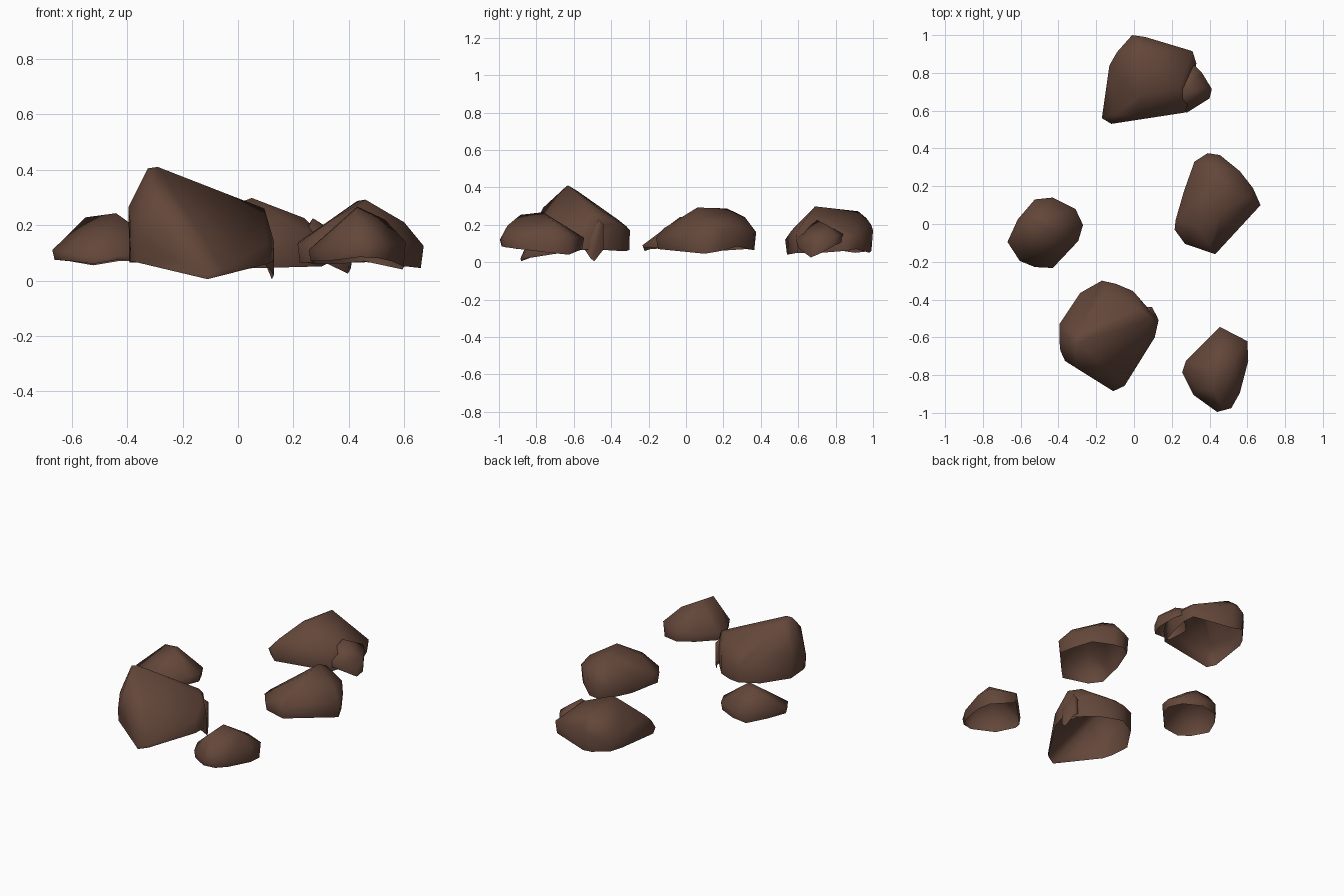
import bpy, bmesh, math

brown = bpy.data.materials.new("rock_brown")
brown.diffuse_color = (0.125, 0.062, 0.042, 1)


def rock(name, outline, tops, inset=0.96):
    """Faceted open-bottomed shell: outline = (x, y, rim z, shoulder z), tops = crown points."""
    cx = sum(p[0] for p in outline) / len(outline)
    cy = sum(p[1] for p in outline) / len(outline)
    bm = bmesh.new()
    rim = set()
    for x, y, lo, hi in outline:
        rim.add(bm.verts.new((cx + (x - cx) * inset, cy + (y - cy) * inset, lo)))
        bm.verts.new((x, y, hi))
    for p in tops:
        bm.verts.new(p)
    bmesh.ops.convex_hull(bm, input=list(bm.verts))
    bm.normal_update()
    # open the underside
    under = [f for f in bm.faces
             if f.normal.z < -0.4 and all(v in rim for v in f.verts)]
    bmesh.ops.delete(bm, geom=under, context='FACES')
    loose = [v for v in bm.verts if not v.link_faces]
    bmesh.ops.delete(bm, geom=loose, context='VERTS')
    me = bpy.data.meshes.new(name)
    bm.to_mesh(me)
    bm.free()
    me.materials.append(brown)
    ob = bpy.data.objects.new(name, me)
    bpy.context.collection.objects.link(ob)
    bpy.ops.object.select_all(action='DESELECT')
    ob.select_set(True)
    bpy.context.view_layer.objects.active = ob
    bpy.ops.object.shade_smooth_by_angle(angle=math.radians(75))
    return ob


# back rock with its side lump
rock("back_rock",
     [(-.17, .56, .06, .10), (-.12, .53, .04, .12), (0, .565, .055, .17),
      (.27, .59, .05, .16), (.31, .72, .05, .15), (.33, .85, .06, .13),
      (.31, .915, .07, .15), (.11, .95, .06, .21), (.06, .99, .05, .20),
      (-.01, 1.0, .06, .17), (-.09, .91, .05, .18), (-.13, .84, .06, .15)],
     [(.05, .69, .298), (0, .68, .28), (.04, .92, .272), (.01, .965, .235),
      (.24, .72, .225), (.24, .86, .19), (-.11, .58, .17)])
rock("back_rock_lump",
     [(.23, .60, .07, .14), (.28, .59, .08, .12), (.40, .665, .025, .08),
      (.412, .715, .045, .12), (.36, .80, .09, .14), (.32, .84, .11, .15),
      (.22, .75, .07, .15)],
     [(.27, .70, .225), (.31, .75, .20)])

# right rock
rock("right_rock",
     [(.22, .02, .07, .14), (.215, -.03, .065, .13), (.27, -.105, .065, .13),
      (.43, -.16, .07, .13), (.535, -.03, .06, .16), (.67, .10, .045, .125),
      (.63, .19, .06, .16), (.56, .28, .085, .19), (.455, .365, .065, .17),
      (.39, .375, .065, .16), (.32, .33, .07, .17), (.265, .175, .06, .16)],
     [(.46, .06, .292), (.43, .22, .287), (.42, .315, .24), (.60, .14, .21),
      (.34, -.02, .22), (.40, -.12, .18)])

# left rock
rock("left_rock",
     [(-.67, -.095, .075, .11), (-.605, -.195, .07, .10), (-.525, -.228, .06, .09),
      (-.43, -.233, .075, .09), (-.295, -.09, .075, .13), (-.27, -.005, .07, .12),
      (-.31, .08, .07, .12), (-.43, .14, .07, .12), (-.525, .13, .055, .12),
      (-.615, .025, .07, .13)],
     [(-.55, .03, .228), (-.44, -.03, .243), (-.395, .0, .205), (-.46, .03, .235)])

# large front rock with its side spike
rock("front_rock",
     [(-.39, -.67, .07, .22), (-.395, -.53, .065, .24), (-.285, -.365, .065, .19),
      (-.17, -.30, .065, .17), (-.095, -.317, .06, .19), (-.005, -.355, .06, .20),
      (.065, -.44, .06, .20), (.13, -.51, .07, .14), (.11, -.60, .06, .14),
      (-.05, -.857, .02, .04), (-.11, -.885, .005, .02), (-.23, -.81, .04, .08),
      (-.365, -.725, .065, .14)],
     [(-.395, -.62, .265), (-.325, -.64, .405), (-.29, -.63, .41),
      (-.30, -.58, .38), (.095, -.50, .26), (.03, -.45, .275),
      (-.30, -.765, .29), (-.15, -.36, .225)], 0.99)
rock("front_rock_spike",
     [(.095, -.44, .07, .20), (.13, -.51, .02, .13), (.122, -.49, .005, .05),
      (.08, -.55, .08, .12), (.04, -.50, .09, .20), (.06, -.44, .09, .18)],
     [(.07, -.48, .24)], 1.0)

# front right rock
rock("front_right_rock",
     [(.255, -.785, .07, .11), (.275, -.725, .06, .11), (.37, -.63, .06, .13),
      (.455, -.545, .07, .13), (.60, -.62, .04, .14), (.605, -.725, .05, .14),
      (.56, -.895, .07, .13), (.515, -.975, .08, .12), (.44, -.995, .085, .12),
      (.315, -.905, .07, .12)],
     [(.43, -.765, .267), (.42, -.885, .253), (.46, -.955, .195),
      (.53, -.71, .22), (.36, -.875, .20)])
